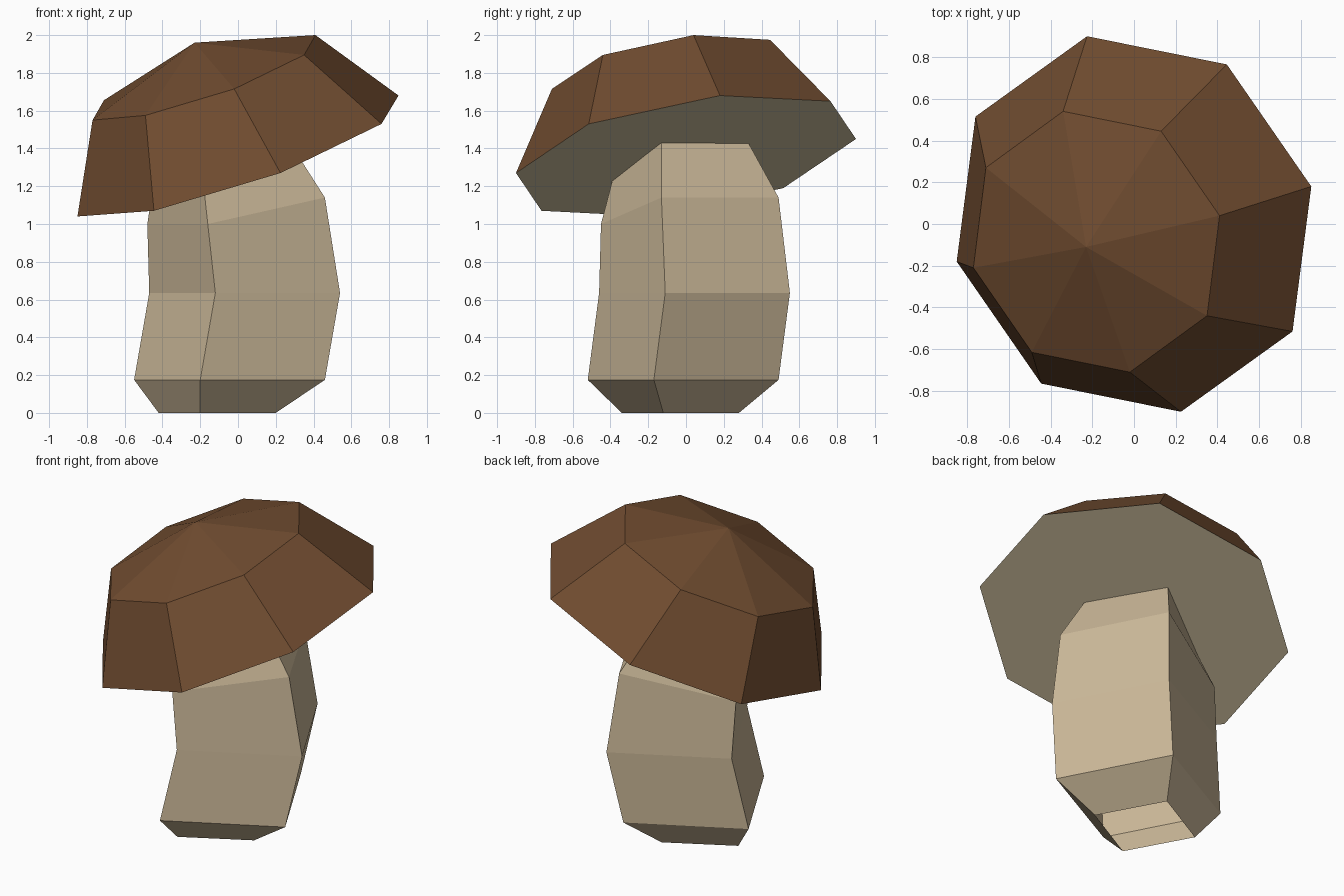
import bpy
import bmesh
from mathutils import Vector

cube = bpy.data.objects.get("Cube")
if cube:
    bpy.data.objects.remove(cube, do_unlink=True)


def linear(c):
    c /= 255
    return c / 12.92 if c <= 0.04045 else ((c + 0.055) / 1.055) ** 2.4


def material(name, *srgb):
    mat = bpy.data.materials.new(name)
    mat.use_nodes = True
    colour = [linear(c) for c in srgb] + [1]
    mat.diffuse_color = colour
    bsdf = mat.node_tree.nodes["Principled BSDF"]
    bsdf.inputs["Base Color"].default_value = colour
    bsdf.inputs["Roughness"].default_value = 0.9
    return mat


def bridge(bm, lower, upper):
    n = len(lower)
    for i in range(n):
        j = (i + 1) % n
        bm.faces.new((lower[i], lower[j], upper[j], upper[i]))


def finish(bm, name, *mats):
    mesh = bpy.data.meshes.new(name)
    bm.to_mesh(mesh)
    bm.free()
    for mat in mats:
        mesh.materials.append(mat)
    obj = bpy.data.objects.new(name, mesh)
    bpy.context.collection.objects.link(obj)
    return obj


brown = material("cap brown", 112, 76, 48)
tan = material("stem tan", 205, 186, 154)
gill = material("underside beige", 212, 197, 163)


# Stem: open, bent tube of square rings
# Each ring: centre x, centre y, front corner offset x, y, front-left z, back-right z
stem_rings = [
    (-0.11, -0.03, -0.09, -0.31, 0.0, 0.0),
    (-0.045, -0.015, -0.155, -0.505, 0.175, 0.175),
    (0.035, 0.045, -0.155, -0.505, 0.635, 0.635),
    (-0.01, 0.02, -0.15, -0.47, 1.0, 1.14),
    (-0.085, -0.03, -0.10, -0.36, 1.23, 1.43),
]
bm = bmesh.new()
previous = None
for cx, cy, ox, oy, low, high in stem_rings:
    ring = []
    for z in (low, high, high, low):
        ring.append(bm.verts.new((cx + ox, cy + oy, z)))
        ox, oy = -oy, ox  # quarter turn
    if previous:
        bridge(bm, previous, ring)
    previous = ring
finish(bm, "stem", tan)


# Cap: tilted octagonal dome, each ring given by half its corners
def half_turn_ring(bm, centre, half):
    centre = Vector(centre)
    offsets = [Vector(p) for p in half]
    offsets += [-p for p in offsets]
    return [bm.verts.new(centre + p) for p in offsets]


bm = bmesh.new()
rim = half_turn_ring(bm, (0, 0, 1.36), [
    (0.85, 0.18, 0.32), (0.76, -0.515, 0.17),
    (0.225, -0.90, -0.09), (-0.445, -0.765, -0.29)])
shoulder = half_turn_ring(bm, (-0.18, -0.085, 1.775), [
    (0.59, 0.125, 0.225), (0.53, -0.355, 0.12),
    (0.16, -0.625, -0.06), (-0.31, -0.53, -0.20)])
apex = bm.verts.new((-0.23, -0.11, 1.96))
bridge(bm, rim, shoulder)
for i in range(8):
    bm.faces.new((shoulder[i], shoulder[(i + 1) % 8], apex))
underside = bm.faces.new(rim)
underside.material_index = 1
bmesh.ops.recalc_face_normals(bm, faces=bm.faces[:])
finish(bm, "cap", brown, gill)
